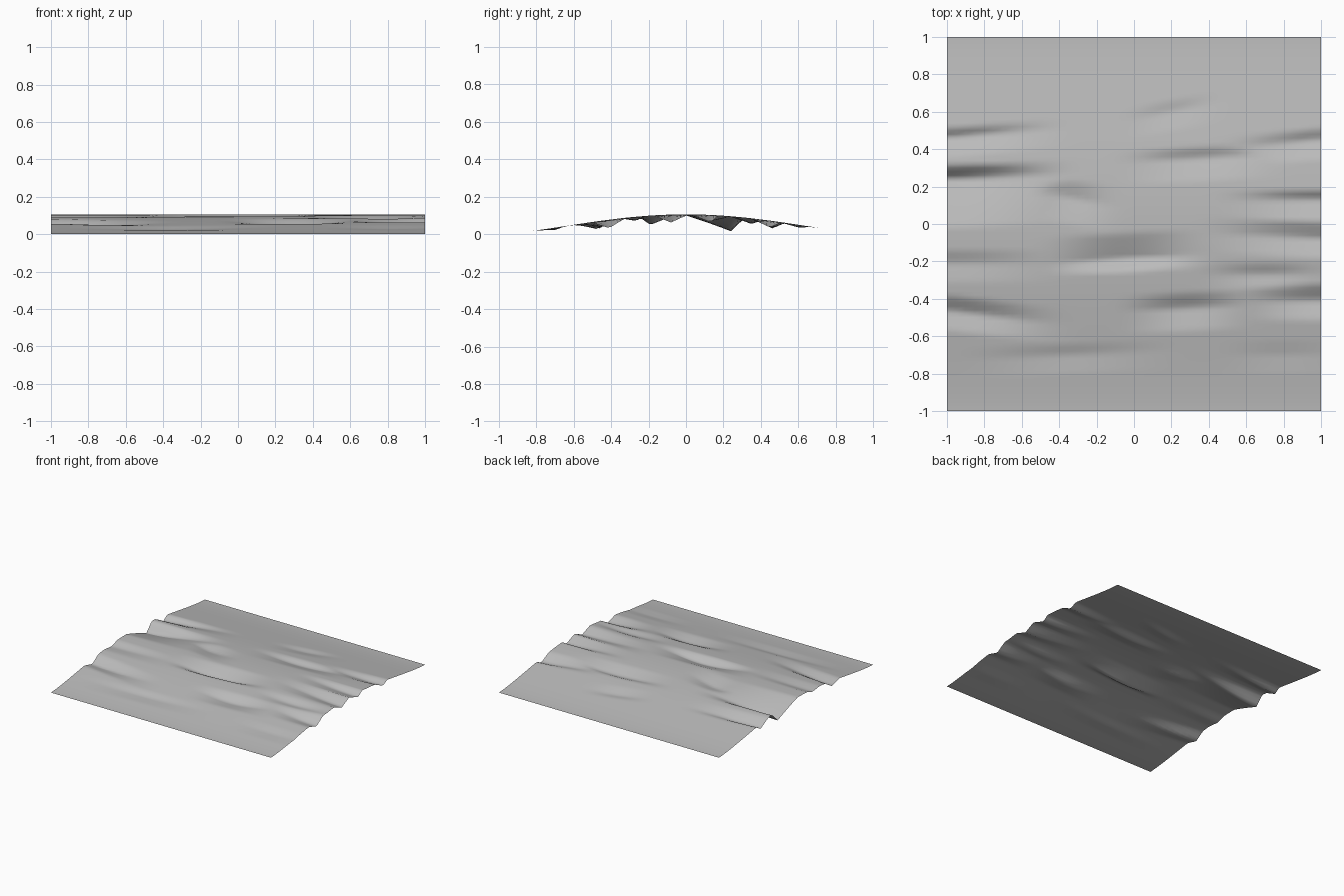
import bpy
import bmesh
import math

if "Cube" in bpy.data.objects:
    bpy.data.objects.remove(bpy.data.objects["Cube"], do_unlink=True)

CREST = 0.106
COLUMNS, ROWS = 40, 100

# Each furrow: centre x, centre y, half length, front width, back width, depth, slant
FURROWS = [
    (-1, .24, .75, .26, .07, .08, .04),
    (-1, .46, .7, .1, .05, .04, .08),
    (.2, .6, .3, .1, .06, .014, .2),
    (.35, .35, .5, .12, .06, .03, .05),
    (1, .45, .6, .1, .06, .035, .1),
    (-.35, .14, .3, .14, .1, .03, -.2),
    (-.05, -.19, .5, .06, .14, .05, .05),
    (-1, -.21, .7, .1, .07, .02, 0),
    (1, -.08, .7, .1, .09, .042, -.05),
    (1, .13, .6, .11, .05, .038, 0),
    (.7, -.27, .4, .08, .06, .022, 0),
    (1, -.41, .5, .1, .09, .045, 0),
    (.28, -.45, .4, .12, .08, .035, .04),
    (-.95, -.47, .65, .1, .08, .042, -.12),
    (-.35, -.7, .65, .1, .06, .012, .04),
    (.8, -.7, .4, .1, .08, .008, 0),
]


def swell(y):
    """Broad rounded rise, flat along the front and back edges."""
    return CREST * max(0, 0.5 + 0.5 * math.cos(math.pi * y)) ** 0.7


def furrow_depth(x, y, furrow):
    """Long crease, tapering along x and angular across y."""
    cx, cy, length, front, back, depth, slant = furrow
    along = abs(x - cx) / length
    offset = y - cy - slant * (x - cx)
    across = abs(offset) / (front if offset < 0 else back)
    if along >= 1 or across >= 1:
        return 0
    return depth * math.cos(along * math.pi / 2) ** 2 * (1 - across)


def height(x, y):
    return max(0, swell(y) - max(furrow_depth(x, y, f) for f in FURROWS))


# Plain grey surface
grey = bpy.data.materials.new("stone_grey")
grey.use_nodes = True
colour = (0.5, 0.5, 0.5, 1)
grey.diffuse_color = colour
grey.node_tree.nodes["Principled BSDF"].inputs["Base Color"].default_value = colour

# Rippled sheet, shaped from a flat grid
bm = bmesh.new()
bmesh.ops.create_grid(bm, x_segments=COLUMNS, y_segments=ROWS, size=1)
for vert in bm.verts:
    vert.co.z = height(vert.co.x, vert.co.y)
for face in bm.faces:
    face.smooth = True
mesh = bpy.data.meshes.new("rippled_sheet")
bm.to_mesh(mesh)
bm.free()
mesh.materials.append(grey)
sheet = bpy.data.objects.new("rippled_sheet", mesh)
bpy.context.collection.objects.link(sheet)
